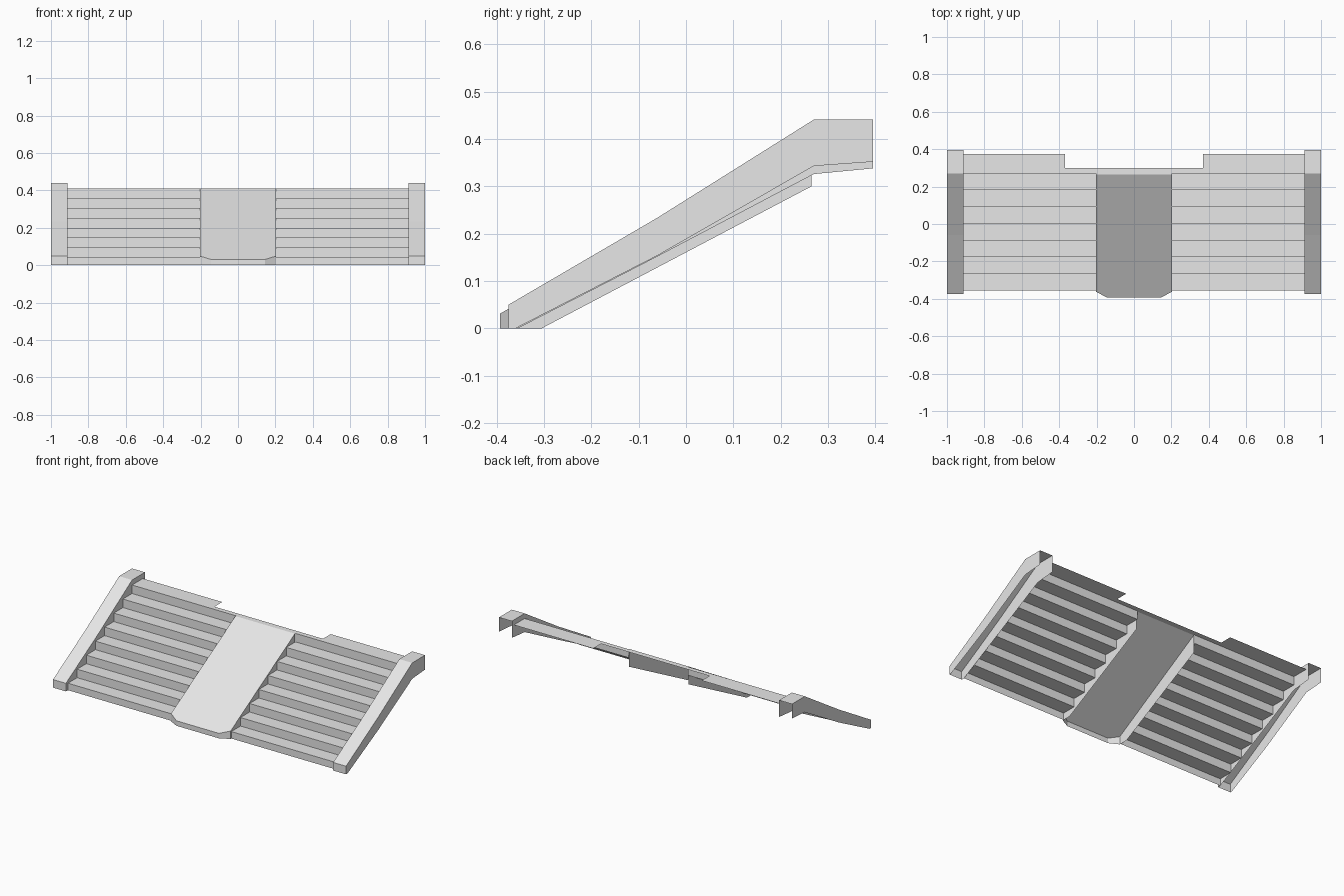
import bpy
import bmesh

cube = bpy.data.objects.get("Cube")
if cube:
    bpy.data.objects.remove(cube, do_unlink=True)

grey = bpy.data.materials.new("plain_grey")
grey.use_nodes = True
grey.diffuse_color = (0.8, 0.8, 0.8, 1)
grey.node_tree.nodes["Principled BSDF"].inputs["Base Color"].default_value = (0.8, 0.8, 0.8, 1)


def face(bm, points):
    bm.faces.new([bm.verts.new(p) for p in points])


def sheet(bm, profile, x0, x1):
    """Sweep an open (y, z) profile from x0 to x1."""
    for (ya, za), (yb, zb) in zip(profile, profile[1:]):
        face(bm, [(x0, ya, za), (x1, ya, za), (x1, yb, zb), (x0, yb, zb)])


def wall(bm, outline, x, facing):
    """Upright (y, z) panel whose front looks towards +x or -x."""
    face(bm, [(x, y, z) for y, z in outline[::facing]])


def finish(bm, name):
    bmesh.ops.remove_doubles(bm, verts=bm.verts, dist=0.0005)
    mesh = bpy.data.meshes.new(name)
    bm.to_mesh(mesh)
    bm.free()
    mesh.materials.append(grey)
    bpy.context.collection.objects.link(bpy.data.objects.new(name, mesh))


STEPS = 8
RAMP_X, RAIL_X, NOTCH_X = 0.203, 0.912, 0.37
TOP_Z = 0.41
tread_y = [-0.355 + i * 0.625 / (STEPS - 1) for i in range(STEPS)]
tread_z = [0.043 + i * (TOP_Z - 0.043) / (STEPS - 1) for i in range(STEPS)]

# Stair flights: zigzag sheet of risers and treads
stair_profile = [(tread_y[0], 0)]
for i in range(STEPS):
    stair_profile.append((tread_y[i], tread_z[i]))
    if i < STEPS - 1:
        stair_profile.append((tread_y[i + 1], tread_z[i]))

for side, x0, x1 in (("left", RAMP_X, RAIL_X), ("right", -RAIL_X, -RAMP_X)):
    bm = bmesh.new()
    sheet(bm, stair_profile, x0, x1)
    finish(bm, side + "_stairs")

# Landing with a notch in its back edge
bm = bmesh.new()
sheet(bm, [(0.27, TOP_Z), (0.3, TOP_Z)], -NOTCH_X, NOTCH_X)
for x0, x1 in ((NOTCH_X, RAIL_X), (-RAIL_X, -NOTCH_X)):
    sheet(bm, [(0.27, TOP_Z), (0.375, TOP_Z)], x0, x1)
finish(bm, "landing")

# Side rails: hollow channels open below and behind
rail_top = [(-0.375, 0), (-0.375, 0.05), (-0.06, 0.234), (0.27, 0.441), (0.395, 0.441)]
outer_bottom = [(-0.36, 0), (-0.06, 0.154), (0.27, 0.343), (0.395, 0.352)]
inner_bottom = [(-0.355, 0), (-0.06, 0.152), (0.27, 0.326), (0.395, 0.338)]
for side, sign in (("left", 1), ("right", -1)):
    bm = bmesh.new()
    sheet(bm, rail_top, *sorted((sign * RAIL_X, sign)))
    wall(bm, rail_top[:1] + outer_bottom + rail_top[:0:-1], sign, sign)
    wall(bm, rail_top[:1] + inner_bottom + rail_top[:0:-1], sign * RAIL_X, -sign)
    finish(bm, side + "_rail")

# Central ramp: sloping top with a chamfered lip and skirts
CORNER_X, CORNER_Y, LIP_Y, BACK_Y = 0.145, -0.362, -0.393, 0.265


def ramp_z(y):
    return 0.031 + (y - LIP_Y) * (TOP_Z - 0.031) / (BACK_Y - LIP_Y)


bm = bmesh.new()
plan = [(RAMP_X, BACK_Y), (-RAMP_X, BACK_Y), (-RAMP_X, CORNER_Y),
        (-CORNER_X, LIP_Y), (CORNER_X, LIP_Y), (RAMP_X, CORNER_Y)]
face(bm, [(x, y, ramp_z(y)) for x, y in plan])
for (xa, ya), (xb, yb) in zip(plan[2:], plan[3:]):
    face(bm, [(xa, ya, 0), (xb, yb, 0), (xb, yb, ramp_z(yb)), (xa, ya, ramp_z(ya))])
ramp_side = [(CORNER_Y, 0), (-0.305, 0), (BACK_Y, 0.3),
             (BACK_Y, TOP_Z), (CORNER_Y, ramp_z(CORNER_Y))]
for sign in (1, -1):
    wall(bm, ramp_side, sign * RAMP_X, sign)
finish(bm, "centre_ramp")

# Strip joining the ramp to the landing
bm = bmesh.new()
sheet(bm, [(BACK_Y, TOP_Z), (0.27, TOP_Z)], -RAMP_X, RAMP_X)
finish(bm, "ramp_joint")
